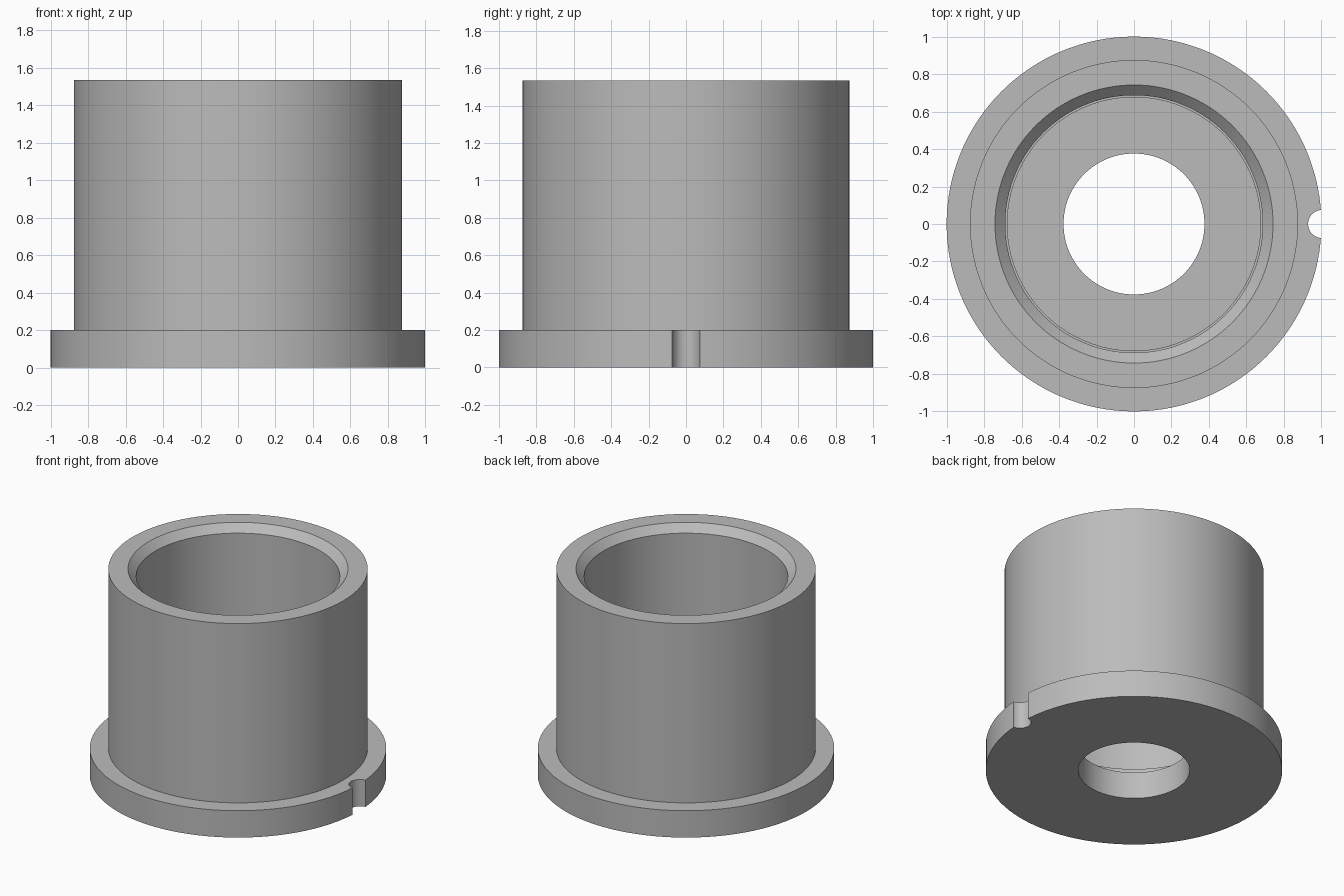
import bpy
import bmesh
from math import radians, tau
from mathutils import Vector

cube = bpy.data.objects.get("Cube")
if cube:
    bpy.data.objects.remove(cube)

SEGMENTS = 128

grey = bpy.data.materials.new("plain_grey")
grey.use_nodes = True
colour = (0.5, 0.5, 0.5, 1)
grey.diffuse_color = colour
grey.node_tree.nodes["Principled BSDF"].inputs["Base Color"].default_value = colour


def lathe(name, profile):
    """Revolve a closed (radius, height) profile around z."""
    bm = bmesh.new()
    verts = [bm.verts.new((r, 0, z)) for r, z in profile]
    edges = [bm.edges.new((a, b)) for a, b in zip(verts, verts[1:] + verts[:1])]
    bmesh.ops.spin(bm, geom=verts + edges, cent=Vector(), axis=(0, 0, 1),
                   angle=tau, steps=SEGMENTS)
    bmesh.ops.remove_doubles(bm, verts=bm.verts, dist=0.0001)
    bmesh.ops.recalc_face_normals(bm, faces=bm.faces)
    mesh = bpy.data.meshes.new(name)
    bm.to_mesh(mesh)
    bm.free()
    mesh.materials.append(grey)
    obj = bpy.data.objects.new(name, mesh)
    bpy.context.collection.objects.link(obj)
    return obj


# Flanged sleeve: base flange, outer wall, chamfered mouth, stepped bore, floor hole
sleeve = lathe("flanged_sleeve", [
    (0.376, 0), (1, 0), (1, 0.2), (0.875, 0.2), (0.875, 1.535),
    (0.742, 1.535), (0.687, 1.48), (0.687, 0.4), (0.676, 0.4),
    (0.676, 0.2), (0.376, 0.2),
])

# Round locating notch in the flange rim
bpy.ops.mesh.primitive_cylinder_add(vertices=48, radius=0.075, depth=0.6,
                                    location=(1.004, 0, 0.1))
cutter = bpy.context.object
cutter.name = "notch_cutter"
cutter.data.materials.append(grey)
cut = sleeve.modifiers.new("notch", "BOOLEAN")
cut.operation = "DIFFERENCE"
cut.solver = "EXACT"
cut.object = cutter

bpy.ops.object.select_all(action="DESELECT")
sleeve.select_set(True)
bpy.context.view_layer.objects.active = sleeve
bpy.ops.object.modifier_apply(modifier=cut.name)
bpy.data.objects.remove(cutter)
bpy.ops.object.shade_smooth_by_angle(angle=radians(30))
